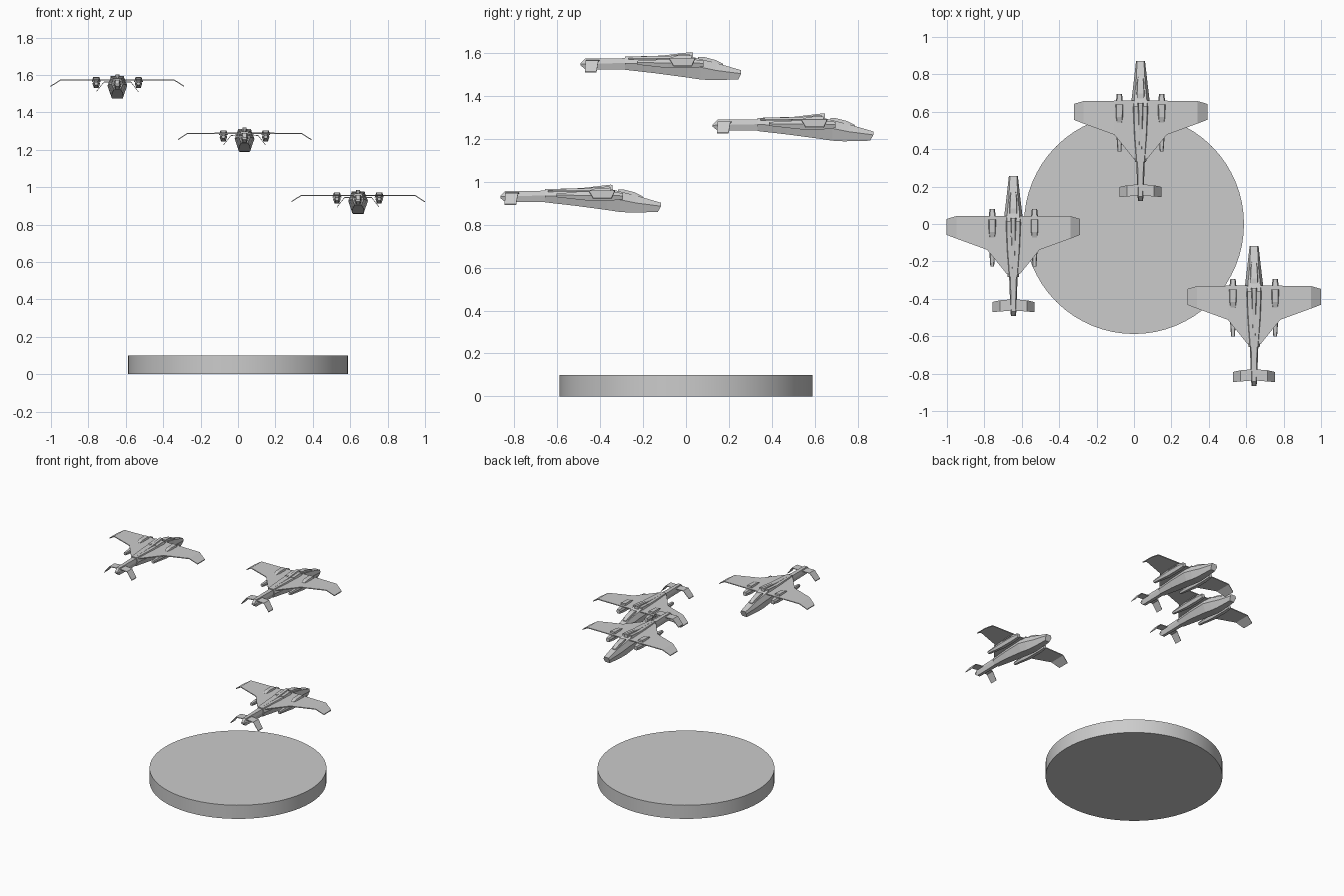
import bpy
import bmesh
from mathutils import Vector

cube = bpy.data.objects.get("Cube")
if cube:
    bpy.data.objects.remove(cube, do_unlink=True)

grey = bpy.data.materials.new("plain grey")
grey.use_nodes = True
tone = (0.6, 0.6, 0.6, 1)
grey.diffuse_color = tone
grey.node_tree.nodes["Principled BSDF"].inputs["Base Color"].default_value = tone


def finish(name, bm):
    """Turn a bmesh into a named grey object."""
    bmesh.ops.recalc_face_normals(bm, faces=bm.faces)
    mesh = bpy.data.meshes.new(name)
    bm.to_mesh(mesh)
    bm.free()
    mesh.materials.append(grey)
    obj = bpy.data.objects.new(name, mesh)
    bpy.context.collection.objects.link(obj)
    return obj


def loft(name, rings, x=0):
    """Skin matching closed rings of points and cap both ends."""
    bm = bmesh.new()
    loops = [[bm.verts.new(Vector(p) + Vector((x, 0, 0))) for p in r] for r in rings]
    n = len(loops[0])
    for a, b in zip(loops, loops[1:]):
        for i in range(n):
            j = (i + 1) % n
            bm.faces.new((a[i], a[j], b[j], b[i]))
    bm.faces.new(loops[0])
    bm.faces.new(loops[-1])
    return finish(name, bm)


def hexagon(y, top, mid, low, wt, wm, wb, lean=0):
    """Six-sided hull section; lean pulls the lower edge back."""
    return [(-wt, y, top), (wt, y, top), (wm, y, mid),
            (wb, y - lean, low), (-wb, y - lean, low), (-wm, y, mid)]


def box_ring(y, top, low, wt, wb):
    return [(-wt, y, top), (wt, y, top), (wb, y, low), (-wb, y, low)]


def panel(name, stations, thick):
    """Thin flying surface from (x, lead, trail, z), mirrored across the hull."""
    half = [s for s in stations]
    full = [(-x, a, b, z) for x, a, b, z in reversed(half)] + half
    rings = [[(x, a, z + thick / 2), (x, b, z + thick / 2),
              (x, b, z - thick / 2), (x, a, z - thick / 2)] for x, a, b, z in full]
    return loft(name, rings)


def build_jet():
    parts = []
    # Hull with drooping nose and flat belly
    parts.append(loft("fuselage", [
        hexagon(0, -.054, -.07, -.097, .018, .024, .018, .014),
        hexagon(-.116, -.02, -.055, -.1, .024, .037, .026, .02),
        hexagon(-.19, -.002, -.04, -.097, .032, .046, .03),
        hexagon(-.25, .014, -.03, -.088, .036, .053, .032),
        hexagon(-.4, .012, -.025, -.068, .03, .044, .028),
        hexagon(-.54, .009, -.022, -.052, .02, .03, .018)]))
    # Slim tail boom ending in a wedge
    parts.append(loft("tail_boom", [
        hexagon(-.53, .002, -.02, -.05, .016, .023, .014),
        hexagon(-.725, .001, -.024, -.05, .011, .016, .01),
        hexagon(-.748, -.022, -.026, -.032, .009, .013, .008)]))
    # Canopy and dorsal hump
    parts.append(loft("canopy", [
        box_ring(-.085, -.024, -.05, .012, .018),
        box_ring(-.12, -.006, -.04, .016, .023),
        box_ring(-.175, .008, -.03, .018, .025),
        box_ring(-.2, .008, -.03, .018, .025)]))
    parts.append(loft("dorsal_spine", [
        box_ring(-.225, .029, 0, .01, .018),
        box_ring(-.235, .03, 0, .01, .018),
        box_ring(-.37, .014, 0, .008, .014),
        box_ring(-.54, .009, 0, .005, .009)]))
    # Flat wing with drooped tips, and the tailplane
    parts.append(panel("wing", [
        (.035, -.213, -.525, 0), (.14, -.213, -.395, 0),
        (.305, -.215, -.335, -.001), (.357, -.23, -.315, -.034)], .006))
    parts.append(panel("tailplane", [
        (.01, -.66, -.72, -.009), (.072, -.665, -.725, -.011),
        (.112, -.674, -.728, -.062)], .005))
    # Paired pods, their wing fairings and the dorsal intakes
    for side, s in (("left", 1), ("right", -1)):
        parts.append(loft(side + "_engine_pod", [
            hexagon(-.176, -.01, -.022, -.038, .009, .014, .009),
            hexagon(-.23, -.002, -.02, -.044, .014, .02, .012),
            hexagon(-.34, -.002, -.02, -.044, .014, .02, .012),
            hexagon(-.485, -.01, -.018, -.028, .007, .01, .007)], s * .113))
        parts.append(loft(side + "_wing_fairing", [
            box_ring(-.232, .016, -.01, .016, .024),
            box_ring(-.3, .014, -.01, .015, .022),
            box_ring(-.33, .004, -.01, .012, .017)], s * .113))
        parts.append(loft(side + "_intake", [
            box_ring(-.24, .022, 0, .011, .015),
            box_ring(-.325, .016, 0, .01, .013)], s * .024))
    return parts


# Three jets in staggered formation
places = {"high": (-.645, .257, 1.573), "middle": (.035, .872, 1.288),
          "low": (.642, -.117, .956)}
for label, place in places.items():
    for part in build_jet():
        part.name = label + "_jet_" + part.name.split(".")[0]
        part.location = place

# Round base
bm = bmesh.new()
bmesh.ops.create_cone(bm, cap_ends=True, segments=64, radius1=.588, radius2=.588, depth=.1)
base = finish("round_base", bm)
base.location = (0, 0, .05)
bpy.context.view_layer.objects.active = base
base.select_set(True)
bpy.ops.object.shade_smooth_by_angle()
